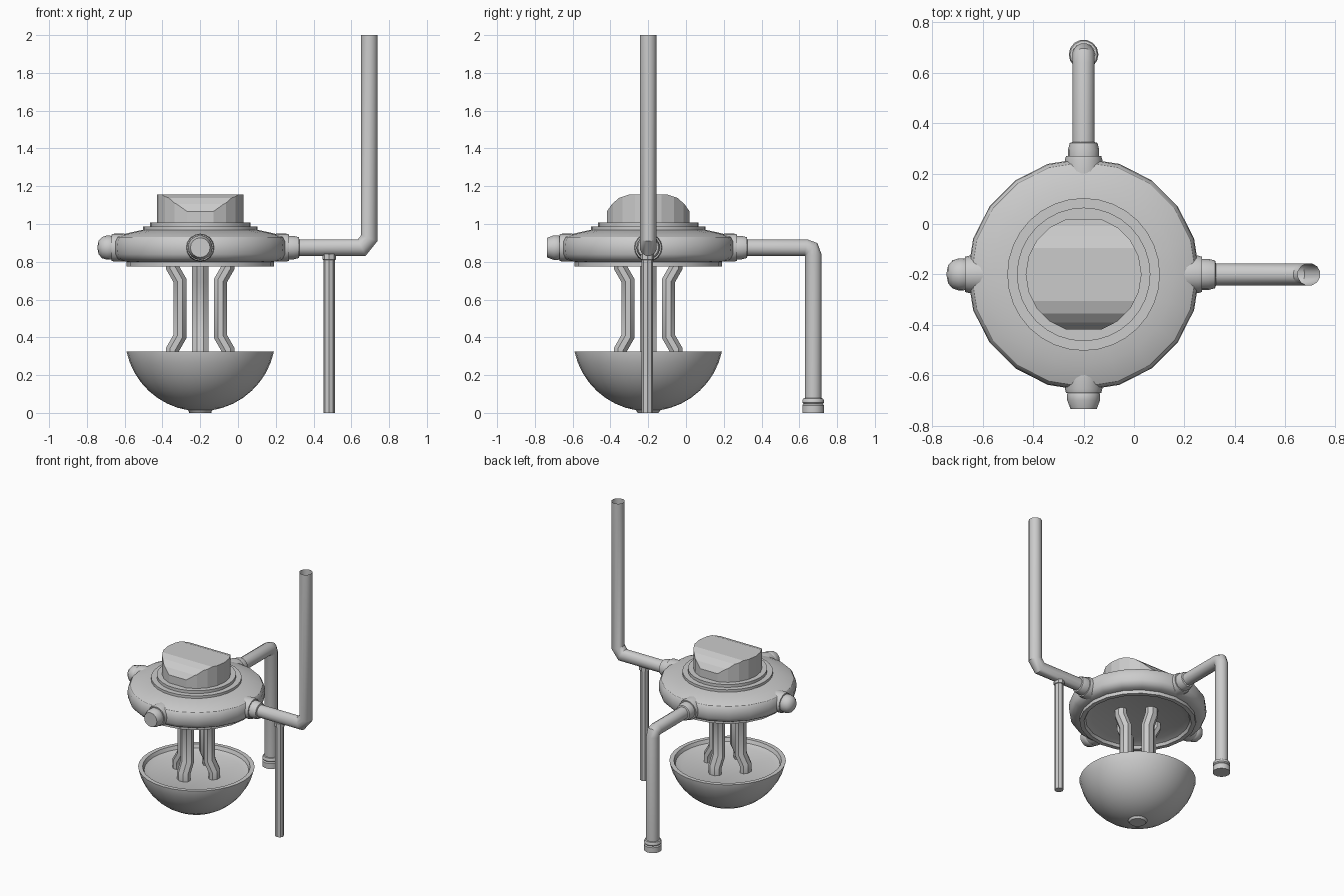
import bpy, bmesh, math
from mathutils import Vector, Matrix

if "Cube" in bpy.data.objects:
    bpy.data.objects.remove(bpy.data.objects["Cube"])

C = Vector((-0.2, -0.2, 0))      # axis of the main body
HZ = 0.875                       # height of the ports


def finish(name, bm, smooth=True):
    bmesh.ops.remove_doubles(bm, verts=bm.verts, dist=1e-5)
    bmesh.ops.recalc_face_normals(bm, faces=bm.faces)
    me = bpy.data.meshes.new(name)
    bm.to_mesh(me)
    bm.free()
    ob = bpy.data.objects.new(name, me)
    bpy.context.collection.objects.link(ob)
    if smooth:
        bpy.ops.object.select_all(action='DESELECT')
        ob.select_set(True)
        bpy.context.view_layer.objects.active = ob
        bpy.ops.object.shade_smooth_by_angle(angle=math.radians(32))
    return ob


def skin(name, rings, smooth=True):
    """Join successive rings of points with quads."""
    bm = bmesh.new()
    vs = [[bm.verts.new(p) for p in r] for r in rings]
    n = len(rings[0])
    for a, b in zip(vs, vs[1:]):
        for i in range(n):
            j = (i + 1) % n
            bm.faces.new((a[i], a[j], b[j], b[i]))
    bmesh.ops.dissolve_degenerate(bm, edges=bm.edges, dist=1e-6)
    return finish(name, bm, smooth)


def lathe(name, profile, sides=20, mat=None):
    """Spin (radius, height) points about z, then place with a matrix."""
    mat = mat or Matrix.Translation(C)
    ang = [2 * math.pi * i / sides for i in range(sides)]
    return skin(name, [[mat @ Vector((r * math.cos(a), r * math.sin(a), z)) for a in ang]
                       for r, z in profile])


def tube(name, path, side, r_side, r_up, sides=12):
    """Mitred open tube along a planar path; side is the plane normal."""
    pts = [Vector(p) for p in path]
    side = Vector(side)
    rings = []
    for i, p in enumerate(pts):
        d0 = (p - pts[max(i - 1, 0)]).normalized()
        d1 = (pts[min(i + 1, len(pts) - 1)] - p).normalized()
        t = (d0 + d1).normalized()
        k = 1 / max(t.dot(d1 if d1.length else d0), 0.5)
        up = t.cross(side)
        rings.append([p + side * r_side * math.cos(a) + up * r_up * k * math.sin(a)
                      for a in (2 * math.pi * (j + .5) / sides for j in range(sides))])
    return skin(name, rings)


# Bowl with shallow recessed floor
arc = [(0.399 * math.sin(a), 0.408 - 0.399 * math.cos(a))
       for a in (math.radians(77.8) * i / 9 for i in range(1, 10))]
lathe("bowl", [(0, 0.009)] + arc + [(0.39, 0.325), (0.36, 0.325), (0.35, 0.30),
                                   (0.31, 0.285), (0, 0.285)], 32)
lathe("bowl_foot", [(0, 0), (0.055, 0), (0.065, 0.015), (0, 0.015)])

# Ring body with underside recess and stepped top
lathe("ring_body", [(0, 0.81), (0.31, 0.81), (0.35, 0.795), (0.36, 0.775), (0.39, 0.775),
                    (0.39, 0.80), (0.42, 0.803), (0.445, 0.817), (0.458, 0.84), (0.461, 0.875),
                    (0.458, 0.91), (0.445, 0.93), (0.41, 0.945), (0.36, 0.957), (0.29, 0.972),
                    (0, 0.972)])
lathe("top_steps", [(0.303, 0.96), (0.303, 0.987), (0.265, 0.987), (0.265, 1.008), (0, 1.008)], 32)

# Knob: cylinder trimmed by rounded bevel planes
bm = bmesh.new()
bmesh.ops.create_cone(bm, cap_ends=True, segments=20, radius1=0.23, radius2=0.23, depth=0.17,
                      matrix=Matrix.Translation(C + Vector((0, 0, 1.07))) @ Matrix.Rotation(math.pi / 2, 4, 'Z'))
trim = [(0.219, 1.0), (0.219, 1.067), (0.192, 1.105), (0.155, 1.138), (0.105, 1.155)]
for s in (-1, 1):
    for (y0, z0), (y1, z1) in zip(trim, trim[1:]):
        res = bmesh.ops.bisect_plane(bm, geom=bm.verts[:] + bm.edges[:] + bm.faces[:],
                                     plane_co=C + Vector((0, s * y0, z0)),
                                     plane_no=(0, s * (z1 - z0), y0 - y1), clear_outer=True)
        cut = [e for e in res["geom_cut"] if isinstance(e, bmesh.types.BMEdge)]
        bmesh.ops.holes_fill(bm, edges=cut, sides=0)
finish("knob", bm, False)

# Four bent struts between bowl and ring
for i in range(4):
    a = i * math.pi / 2
    d = Vector((math.cos(a), math.sin(a), 0))
    path = [C + d * r + Vector((0, 0, z)) for r, z in
            ((0.147, 0.28), (0.147, 0.335), (0.107, 0.405), (0.107, 0.70), (0.147, 0.77), (0.147, 0.815))]
    tube(f"strut_{i + 1}", path, (-math.sin(a), math.cos(a), 0), 0.048, 0.037, 8)


# Four ports around the ring
def port_matrix(angle):
    return (Matrix.Translation(C + Vector((0, 0, HZ))) @ Matrix.Rotation(angle, 4, 'Z')
            @ Matrix.Rotation(math.pi / 2, 4, 'Y'))


flange = [(0.074, 0.40), (0.074, 0.455), (0.07, 0.47), (0.062, 0.47)]
socket = flange + [(0.062, 0.495), (0.055, 0.522), (0.044, 0.525)]
dome = flange + [(0.064, 0.48), (0.064, 0.495), (0.056, 0.52), (0.036, 0.538), (0, 0.545)]
plug = flange + [(0.065, 0.475), (0.065, 0.50), (0.052, 0.535), (0, 0.535)]
for k, (name, prof) in enumerate((("right_socket", socket), ("back_socket", socket),
                                  ("left_dome_cap", dome), ("front_plug", plug))):
    lathe(name, prof, 16, port_matrix(k * math.pi / 2))

# Tall pipe on the right, drop pipe at the back
tube("tall_pipe", [(0.25, -0.2, HZ), (0.655, -0.2, HZ), (0.695, -0.2, 0.925), (0.695, -0.2, 2.0)],
     (0, 1, 0), 0.045, 0.045)
tube("drop_pipe", [(-0.2, 0.25, HZ), (-0.2, 0.635, HZ), (-0.2, 0.662, 0.865), (-0.2, 0.673, 0.835),
                   (-0.2, 0.673, 0.02)], (1, 0, 0), 0.045, 0.045)
lathe("drop_pipe_collar", [(0.045, 0.078), (0.054, 0.076), (0.059, 0.065), (0.059, 0.055),
                           (0.053, 0.048), (0.059, 0.04), (0.059, 0.0), (0, 0)], 14,
      Matrix.Translation((-0.2, 0.673, 0)))

# Thin support leg under the tall pipe
lathe("support_leg", [(0, 0), (0.03, 0), (0.03, 0.81), (0.036, 0.812), (0.036, 0.84), (0, 0.84)], 8,
      Matrix.Translation((0.483, -0.205, 0)))
